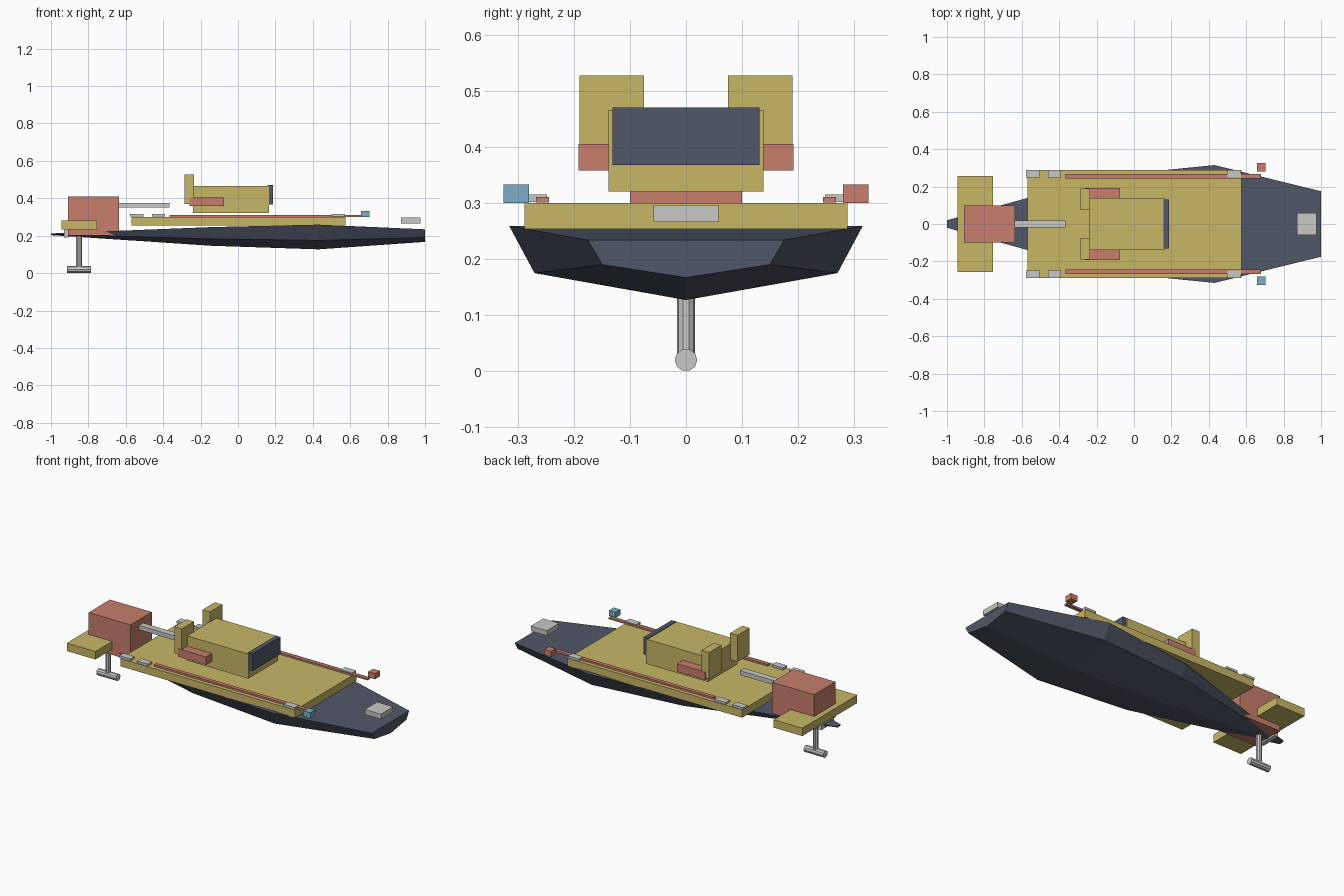
import bpy, bmesh, math
from mathutils import Matrix

if "Cube" in bpy.data.objects:
    bpy.data.objects.remove(bpy.data.objects["Cube"])


def mat(name, rgb):
    m = bpy.data.materials.new(name)
    m.diffuse_color = (*rgb, 1)
    m.use_nodes = True
    m.node_tree.nodes["Principled BSDF"].inputs["Base Color"].default_value = m.diffuse_color
    return m


NAVY = mat("dark slate", (0.082, 0.097, 0.138))
SAND = mat("sand yellow", (0.575, 0.475, 0.137))
RED = mat("brick red", (0.57, 0.21, 0.155))
GREY = mat("light grey", (0.58, 0.58, 0.565))
BLUE = mat("pale blue", (0.20, 0.43, 0.60))


def finish(name, bm, material):
    bmesh.ops.recalc_face_normals(bm, faces=bm.faces)
    me = bpy.data.meshes.new(name)
    bm.to_mesh(me)
    bm.free()
    me.materials.append(material)
    ob = bpy.data.objects.new(name, me)
    bpy.context.collection.objects.link(ob)
    return ob


def box(name, x, y, z, material):
    """Box from (min, max) ranges on each axis."""
    bm = bmesh.new()
    bmesh.ops.create_cube(bm, size=1)
    for v in bm.verts:
        v.co = [(a + b) / 2 + c * (b - a) for c, (a, b) in zip(v.co, (x, y, z))]
    return finish(name, bm, material)


def pair(name, x, y, z, material):
    """The same box on both sides of the boat."""
    box(name + "_left", x, y, z, material)
    box(name + "_right", x, (-y[1], -y[0]), z, material)


def rod(name, centre, radius, length, sides, material, along_x=False):
    bm = bmesh.new()
    rot = Matrix.Rotation(math.pi / 2, 4, 'Y') if along_x else Matrix()
    bmesh.ops.create_cone(bm, cap_ends=True, segments=sides, radius1=radius,
                          radius2=radius, depth=length,
                          matrix=Matrix.Translation(centre) @ rot)
    return finish(name, bm, material)


# Hull: lofted V section; x, top half-width, top z, chine half-width, chine z, keel z
stations = [(-1.0, 0.02, 0.212, 0.017, 0.208, 0.203),
            (-0.14, 0.258, 0.246, 0.22, 0.183, 0.146),
            (0.43, 0.315, 0.259, 0.27, 0.175, 0.127),
            (1.0, 0.175, 0.234, 0.149, 0.19, 0.167)]
bm = bmesh.new()
rings = []
for x, w, zt, c, zc, zk in stations:
    section = [(-w, zt), (-c, zc), (0, zk), (c, zc), (w, zt)]
    rings.append([bm.verts.new((x, y, z)) for y, z in section])
for a, b in zip(rings, rings[1:]):
    for i in range(5):
        j = (i + 1) % 5
        bm.faces.new((a[i], a[j], b[j], b[i]))
bm.faces.new(rings[0])
bm.faces.new(rings[-1])
finish("hull", bm, NAVY)

# Deck, cabin and windscreen
box("deck", (-0.57, 0.575), (-0.288, 0.288), (0.254, 0.30), SAND)
box("cabin", (-0.24, 0.165), (-0.138, 0.138), (0.32, 0.466), SAND)
box("windscreen", (0.157, 0.186), (-0.131, 0.131), (0.368, 0.47), NAVY)
pair("cabin_upright", (-0.285, -0.236), (0.075, 0.19), (0.37, 0.527), SAND)
pair("side_locker", (-0.26, -0.075), (0.13, 0.192), (0.358, 0.405), RED)

# Stern motor housing, platform and tiller
box("motor_housing", (-0.91, -0.635), (-0.1, 0.1), (0.2, 0.41), RED)
box("stern_platform", (-0.943, -0.755), (-0.257, 0.257), (0.233, 0.28), SAND)
box("tiller", (-0.70, -0.367), (-0.019, 0.019), (0.35, 0.376), GREY)
box("stern_bracket", (-0.93, -0.905), (-0.06, 0.06), (0.19, 0.235), GREY)

# Drive leg and pod under the stern
rod("drive_leg", (-0.85, 0, 0.13), 0.016, 0.20, 10, GREY)
rod("drive_pod", (-0.85, 0, 0.02), 0.02, 0.13, 10, GREY, along_x=True)

# Side rails, cleats, bow lights and bow hatch
pair("side_rail", (-0.365, 0.678), (0.244, 0.267), (0.301, 0.311), RED)
for n, x in enumerate((-0.541, -0.425, 0.537)):
    pair(f"cleat_{n + 1}", (x - 0.036, x + 0.036), (0.248, 0.288), (0.302, 0.315), GREY)
box("bow_light_red", (0.658, 0.702), (0.28, 0.325), (0.30, 0.333), RED)
box("bow_light_blue", (0.658, 0.702), (-0.325, -0.28), (0.30, 0.333), BLUE)
box("bow_hatch", (0.872, 0.977), (-0.058, 0.058), (0.266, 0.296), GREY)
